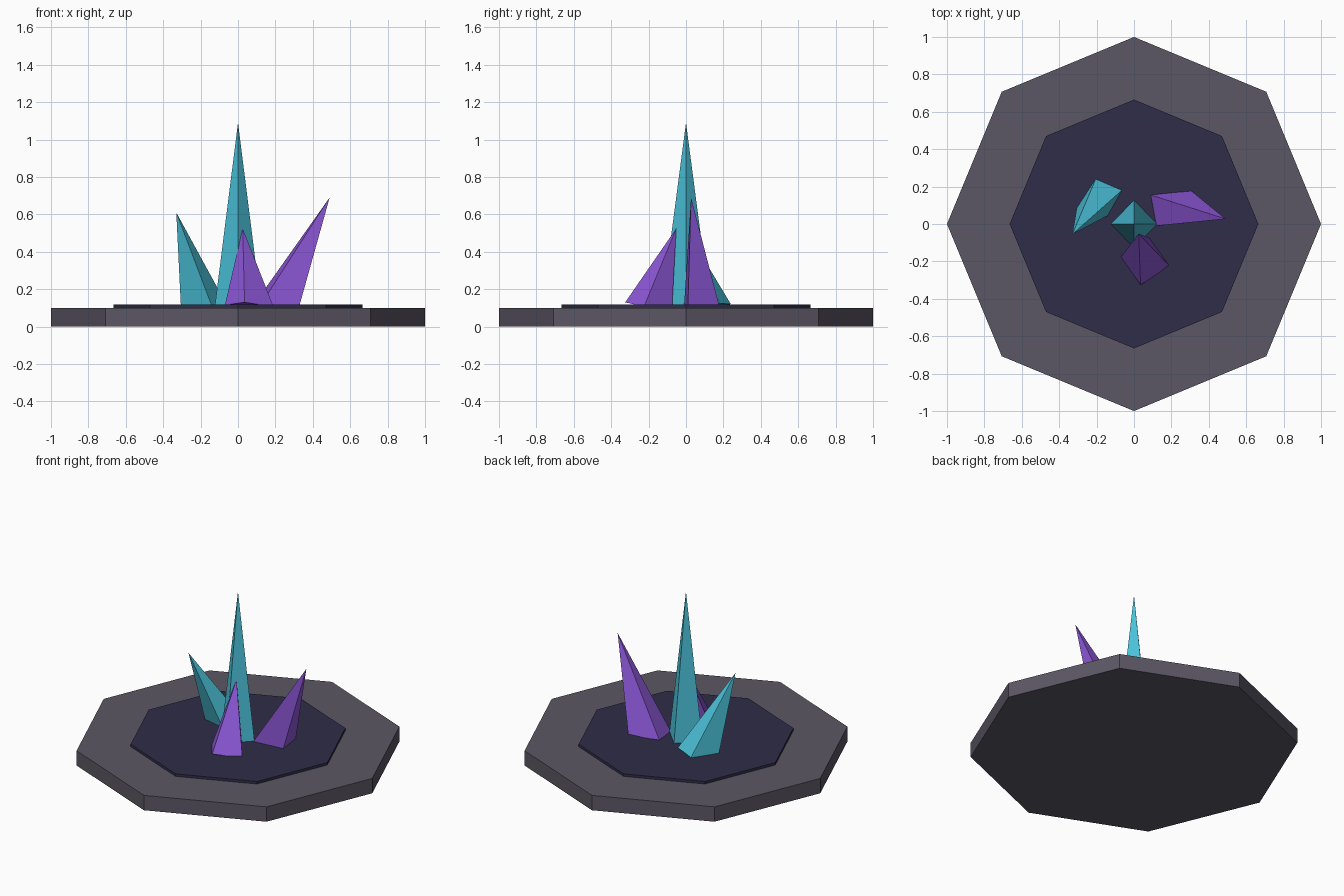
import bpy
import bmesh
from math import pi
from mathutils import Matrix

cube = bpy.data.objects.get("Cube")
if cube:
    bpy.data.objects.remove(cube, do_unlink=True)


def make_material(name, rgb):
    mat = bpy.data.materials.new(name)
    mat.use_nodes = True
    mat.diffuse_color = (*rgb, 1)
    mat.node_tree.nodes["Principled BSDF"].inputs["Base Color"].default_value = (*rgb, 1)
    return mat


stone = make_material("grey stone", (0.105, 0.095, 0.128))
dark = make_material("dark indigo", (0.028, 0.026, 0.065))
teal = make_material("teal crystal", (0.07, 0.54, 0.70))
purple = make_material("purple crystal", (0.27, 0.098, 0.70))


def finish(name, bm, mat):
    bmesh.ops.recalc_face_normals(bm, faces=bm.faces)
    mesh = bpy.data.meshes.new(name)
    bm.to_mesh(mesh)
    bm.free()
    mesh.materials.append(mat)
    obj = bpy.data.objects.new(name, mesh)
    bpy.context.scene.collection.objects.link(obj)
    return obj


def slab(name, radius, bottom, top, mat):
    """Eight-sided slab with corners on the axes."""
    bm = bmesh.new()
    bmesh.ops.create_cone(bm, cap_ends=True, segments=8, radius1=radius,
                          radius2=radius, depth=top - bottom,
                          matrix=Matrix.Translation((0, 0, (top + bottom) / 2)))
    # Keep a corner on +x
    corner = max((v.co for v in bm.verts), key=lambda c: c.x)
    if abs(corner.y) > 0.01:
        bmesh.ops.rotate(bm, verts=bm.verts, matrix=Matrix.Rotation(pi / 8, 3, "Z"))
    return finish(name, bm, mat)


def crystal(name, tip, base, mat):
    """Four-sided shard from a ring of base corners to a tip."""
    bm = bmesh.new()
    ring = [bm.verts.new(p) for p in base]
    apex = bm.verts.new(tip)
    bm.faces.new(ring)
    for a, b in zip(ring, ring[1:] + ring[:1]):
        bm.faces.new((a, b, apex))
    return finish(name, bm, mat)


# Stone platform and its dark inlay
slab("platform", 1.0, 0.0, 0.1, stone)
slab("inlay", 0.665, 0.002, 0.117, dark)

# Crystal cluster
crystal("centre_crystal", (0, 0, 1.09),
        [(0.125, 0, 0.1), (0, 0.13, 0.1), (-0.125, 0, 0.1), (0, -0.13, 0.1)], teal)
crystal("right_crystal", (-0.33, -0.055, 0.61),
        [(-0.305, 0.09, 0.1), (-0.205, 0.24, 0.12),
         (-0.065, 0.18, 0.125), (-0.14, 0.045, 0.11)], teal)
crystal("left_crystal", (0.49, 0.027, 0.69),
        [(0.09, 0.155, 0.125), (0.305, 0.178, 0.11),
         (0.325, 0.01, 0.1), (0.12, -0.01, 0.115)], purple)
crystal("front_crystal", (0.025, -0.052, 0.525),
        [(-0.07, -0.175, 0.115), (0.035, -0.325, 0.13),
         (0.19, -0.225, 0.106), (0.085, -0.075, 0.09)], purple)
